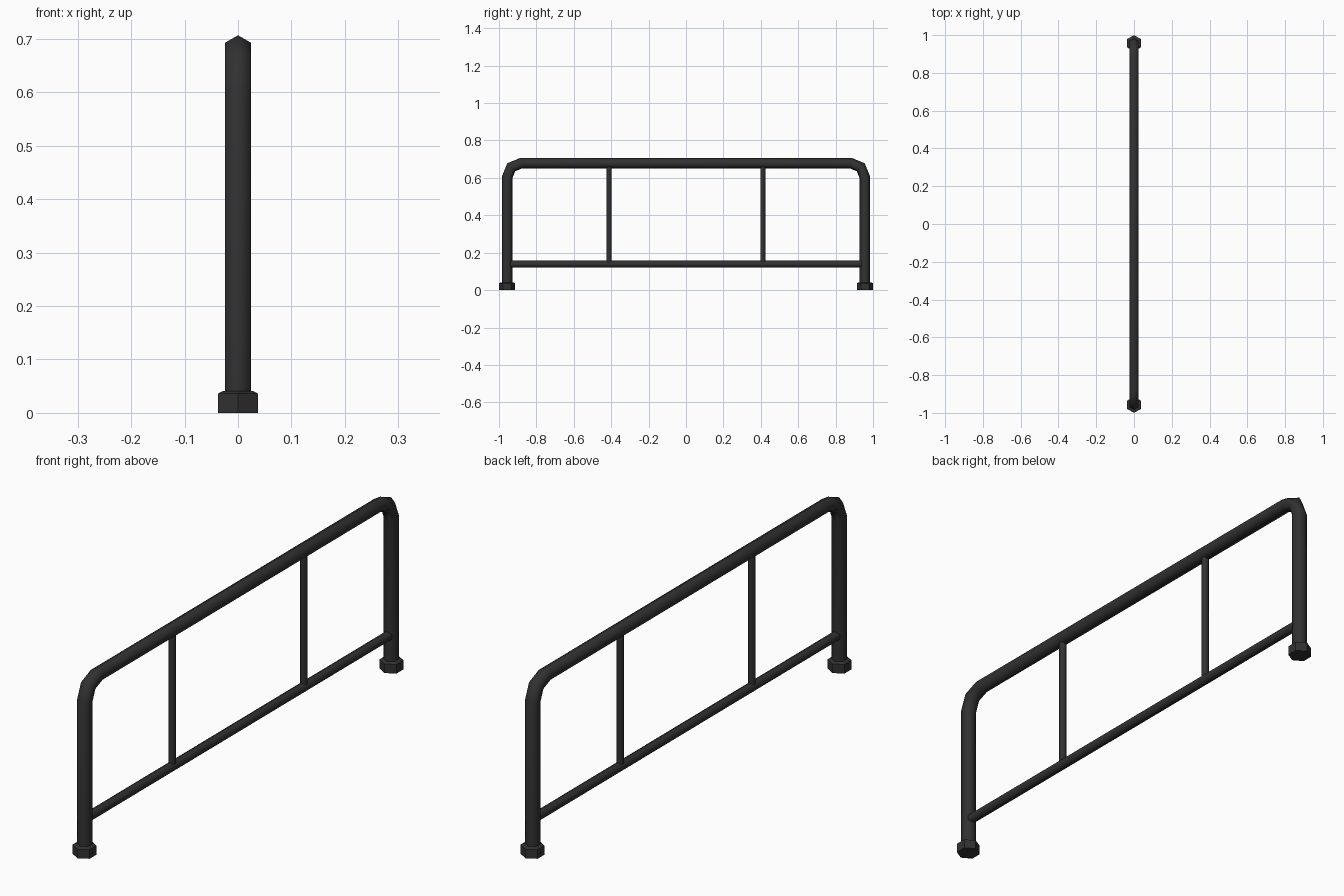
import bpy, bmesh, math
from mathutils import Vector

if "Cube" in bpy.data.objects:
    bpy.data.objects.remove(bpy.data.objects["Cube"])

metal = bpy.data.materials.new("dark metal")
metal.diffuse_color = (0.031, 0.031, 0.031, 1)
metal.use_nodes = True
metal.node_tree.nodes["Principled BSDF"].inputs["Base Color"].default_value = metal.diffuse_color


def tube(name, path, radii, smooth=True, sides=6):
    """Sweep a hexagon along (y, z) points; a corner of the hexagon lies in the path plane."""
    pts = [Vector((0, y, z)) for y, z in path]
    if not isinstance(radii, list):
        radii = [radii] * len(pts)
    bm = bmesh.new()
    rings = []
    for i, p in enumerate(pts):
        a = (p - pts[i - 1]).normalized() if i > 0 else None
        b = (pts[i + 1] - p).normalized() if i < len(pts) - 1 else None
        d1, d2 = a or b, b or a
        t = (d1 + d2).normalized()
        n = Vector((0, -t.z, t.y)) / max(t.dot(d1), 0.3)
        ring = []
        for k in range(sides):
            w = 2 * math.pi * k / sides
            ring.append(bm.verts.new(
                p + radii[i] * (n * math.cos(w) + Vector((1, 0, 0)) * math.sin(w))))
        rings.append(ring)
    for r, s in zip(rings, rings[1:]):
        for k in range(sides):
            j = (k + 1) % sides
            f = bm.faces.new((r[k], r[j], s[j], s[k]))
            f.smooth = smooth
    bm.faces.new(rings[0])
    bm.faces.new(rings[-1])
    bmesh.ops.recalc_face_normals(bm, faces=bm.faces)
    # keep the end caps crisp
    for e in bm.edges:
        if any(len(f.verts) == sides for f in e.link_faces):
            e.smooth = False
    me = bpy.data.meshes.new(name)
    bm.to_mesh(me)
    bm.free()
    me.materials.append(metal)
    ob = bpy.data.objects.new(name, me)
    bpy.context.collection.objects.link(ob)
    return ob


POST_Y, TOP_Z, BEND = 0.956, 0.679, 0.075

# main bent frame: post, two-segment bend, top rail, bend, post
half = [(POST_Y, 0.02)]
for deg in (0, 45, 90):
    w = math.radians(deg)
    half.append((POST_Y - BEND + BEND * math.cos(w), TOP_Z - BEND + BEND * math.sin(w)))
tube("bent_frame", half + [(-y, z) for y, z in reversed(half)], 0.0277)

# lower rail
tube("lower_rail", [(-POST_Y + 0.012, 0.139), (POST_Y - 0.012, 0.139)], 0.019)

# uprights and feet on both sides
for side, s in (("left", -1), ("right", 1)):
    tube(side + "_upright", [(s * 0.411, 0.139), (s * 0.411, TOP_Z)], 0.0138)
    y = s * 0.957
    tube(side + "_foot", [(y, 0), (y, 0.036), (y, 0.041)], [0.043, 0.043, 0.033], smooth=False)
